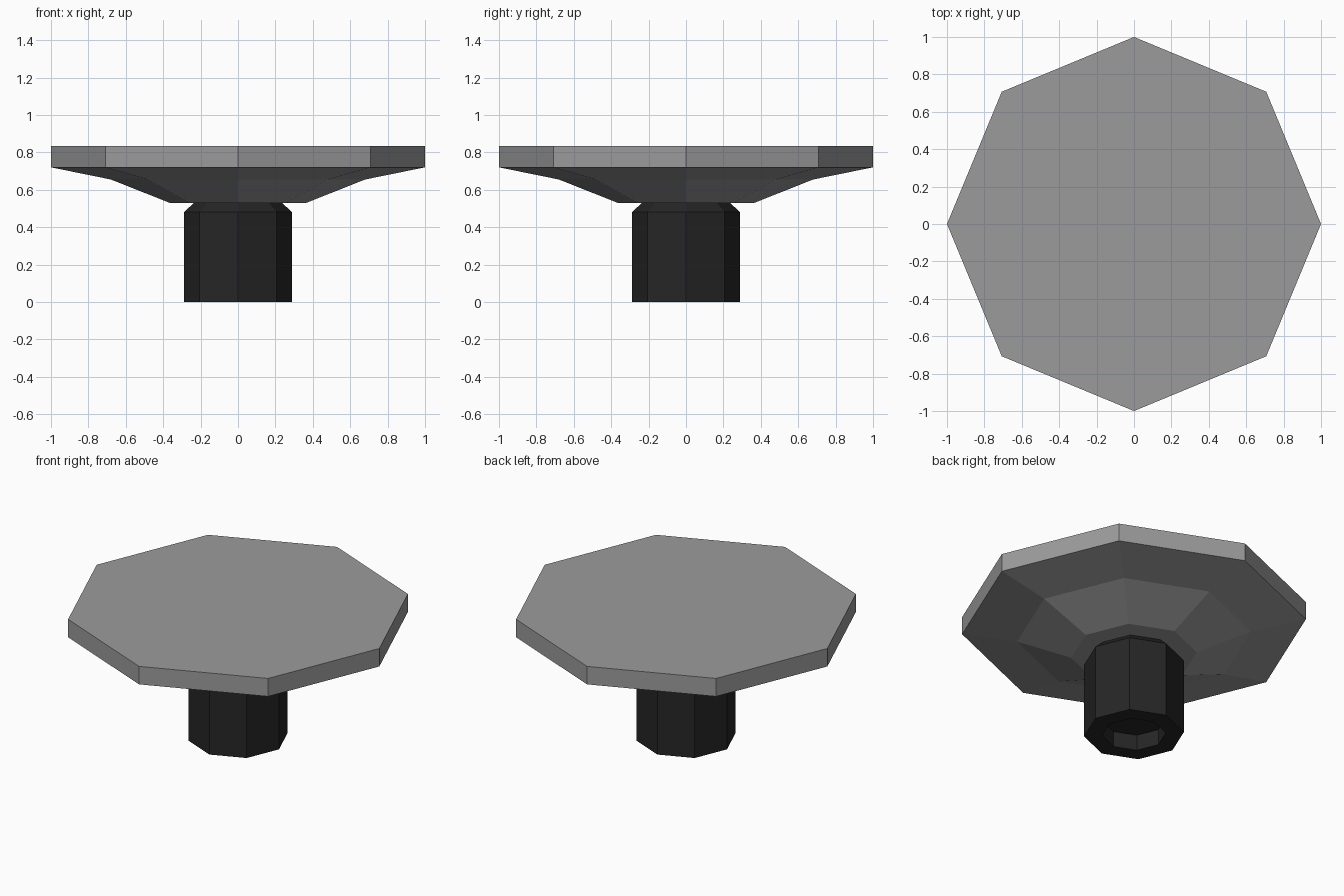
import bpy
import bmesh
from math import cos, sin, tau

SIDES = 8

if "Cube" in bpy.data.objects:
    bpy.data.objects.remove(bpy.data.objects["Cube"], do_unlink=True)


def make_material(name, value):
    mat = bpy.data.materials.new(name)
    mat.use_nodes = True
    colour = (value, value, value, 1)
    mat.diffuse_color = colour
    shader = mat.node_tree.nodes["Principled BSDF"]
    shader.inputs["Base Color"].default_value = colour
    shader.inputs["Roughness"].default_value = 0.7
    return mat


def lathe(name, profile, mat):
    """Turn (radius, height) points into a closed, flat-faced octagonal solid."""
    bm = bmesh.new()
    rings = []
    for radius, z in profile:
        angles = [tau * i / SIDES for i in range(SIDES)]
        rings.append([bm.verts.new((radius * cos(a), radius * sin(a), z)) for a in angles])
    for low, high in zip(rings, rings[1:]):
        for i in range(SIDES):
            j = (i + 1) % SIDES
            bm.faces.new((low[i], low[j], high[j], high[i]))
    # Cap the two ends of the profile
    bm.faces.new(rings[0])
    bm.faces.new(rings[-1])
    bmesh.ops.recalc_face_normals(bm, faces=bm.faces)
    mesh = bpy.data.meshes.new(name)
    bm.to_mesh(mesh)
    bm.free()
    mesh.materials.append(mat)
    obj = bpy.data.objects.new(name, mesh)
    bpy.context.collection.objects.link(obj)
    return obj


light_grey = make_material("light grey", 0.33)
near_black = make_material("near black", 0.019)

# Stem: socket recess underneath, straight sides, chamfered neck
lathe("stem", [(0.185, 0.10), (0.185, 0), (0.29, 0), (0.29, 0.48), (0.235, 0.53)], near_black)

# Cap: flared underside in two slopes, upright rim and flat top
lathe("cap", [(0.365, 0.53), (0.68, 0.655), (1, 0.72), (1, 0.835)], light_grey)
